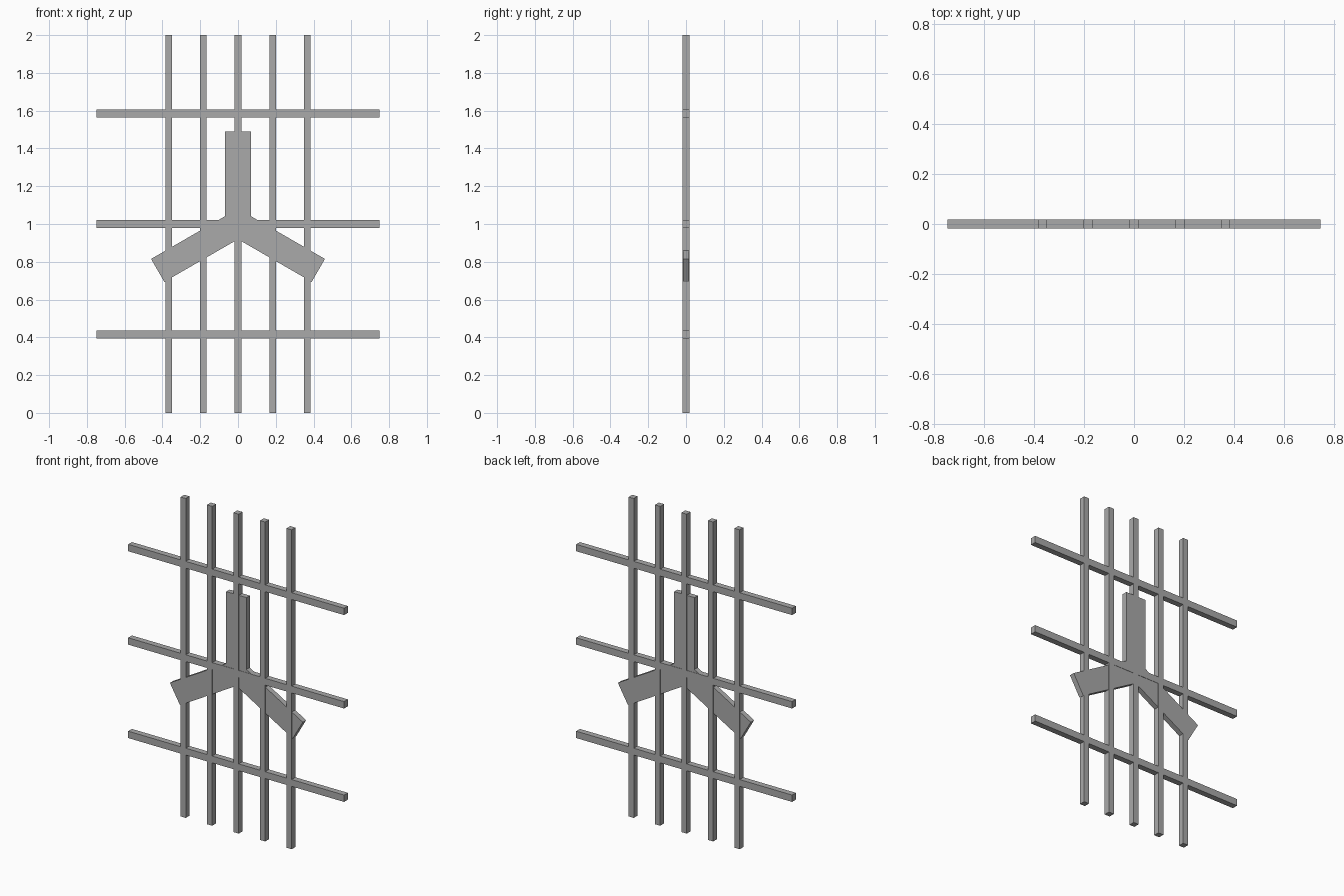
import bpy
import math
from mathutils import Matrix, Vector

if "Cube" in bpy.data.objects:
    bpy.data.objects.remove(bpy.data.objects["Cube"])

steel = bpy.data.materials.new("steel_grey")
steel.diffuse_color = (0.4, 0.4, 0.4, 1)
steel.use_nodes = True
steel.node_tree.nodes["Principled BSDF"].inputs["Base Color"].default_value = steel.diffuse_color


def box(name, size, centre, matrix=Matrix()):
    """Axis-aligned box, then moved by an optional matrix."""
    bpy.ops.mesh.primitive_cube_add(size=1)
    ob = bpy.context.object
    ob.name = name
    ob.data.transform(matrix @ Matrix.Translation(Vector(centre)) @ Matrix.Diagonal((*size, 1)))
    ob.data.materials.append(steel)
    return ob


# Upright bars
for i in range(-2, 3):
    box(f"upright_bar_{i + 3}", (0.036, 0.037, 2.0), (i * 0.1835, 0, 1.0))

# Cross rails
for i in range(-1, 2):
    box(f"cross_rail_{i + 2}", (1.496, 0.037, 0.043), (0, 0, 1.0 + i * 0.585))

# Three flat arms radiating from the middle
for i in range(3):
    turn = Matrix.Translation((0, 0, 1.0)) @ Matrix.Rotation(math.radians(120 * i), 4, 'Y')
    box(f"flat_arm_{i + 1}", (0.14, 0.033, 0.491), (0, 0, 0.2455), turn)
